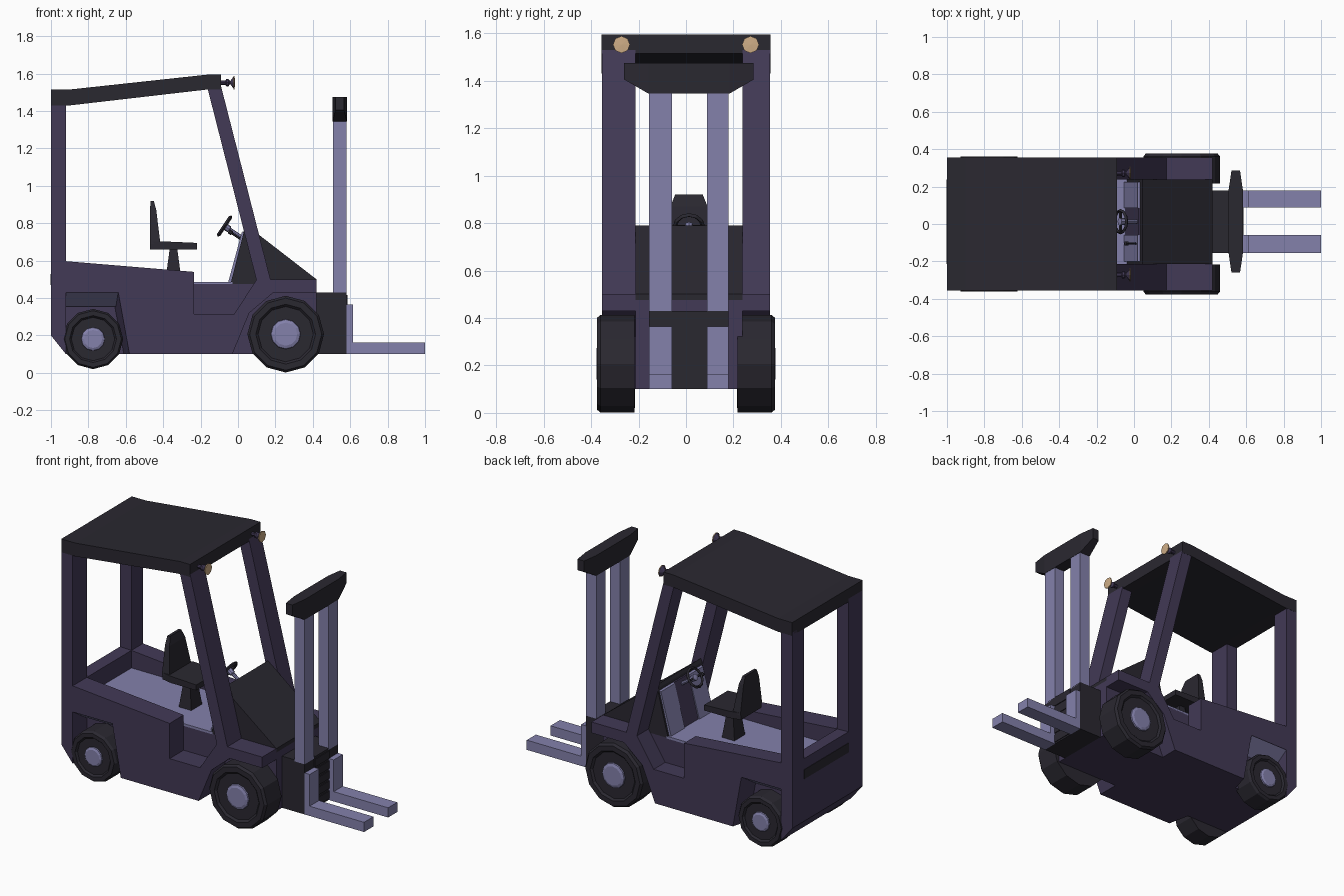
import bpy, bmesh, math
from mathutils import Vector

if "Cube" in bpy.data.objects:
    bpy.data.objects.remove(bpy.data.objects["Cube"])


def material(name, rgb):
    m = bpy.data.materials.new(name)
    m.diffuse_color = (*rgb, 1)
    m.use_nodes = True
    m.node_tree.nodes["Principled BSDF"].inputs["Base Color"].default_value = m.diffuse_color
    return m


BODY = material("body_purple", (0.054, 0.041, 0.092))
LIGHT = material("light_purple", (0.23, 0.22, 0.41))
DARK = material("dark", (0.023, 0.021, 0.03))
LAMP = material("lamp_tan", (0.62, 0.42, 0.24))
CY = 0.0125                                   # centre line of cab and mast
SIDES = [(-0.355, -0.213), (0.355, 0.238)]    # outer and inner y of each flank
ARMS = [(-0.155, -0.06), (0.088, 0.18)]       # y range of each mast column and fork


def finish(name, bm, mat):
    bmesh.ops.remove_doubles(bm, verts=bm.verts, dist=1e-5)
    bmesh.ops.recalc_face_normals(bm, faces=bm.faces)
    me = bpy.data.meshes.new(name)
    bm.to_mesh(me)
    bm.free()
    me.materials.append(mat)
    ob = bpy.data.objects.new(name, me)
    bpy.context.collection.objects.link(ob)
    return ob


def prism(name, profile, y0, y1, mat):
    """Extrude an (x, z) profile along y."""
    bm = bmesh.new()
    f = bm.faces.new([bm.verts.new((x, y0, z)) for x, z in profile])
    r = bmesh.ops.extrude_face_region(bm, geom=[f])
    verts = [v for v in r["geom"] if isinstance(v, bmesh.types.BMVert)]
    bmesh.ops.translate(bm, verts=verts, vec=(0, y1 - y0, 0))
    return finish(name, bm, mat)


def box(name, x, y, z, mat):
    return prism(name, [(x[0], z[0]), (x[1], z[0]), (x[1], z[1]), (x[0], z[1])], y[0], y[1], mat)


def hull(name, pts, mat):
    bm = bmesh.new()
    for p in pts:
        bm.verts.new(p)
    r = bmesh.ops.convex_hull(bm, input=bm.verts)
    bmesh.ops.dissolve_limit(bm, angle_limit=0.01, verts=bm.verts, edges=bm.edges)
    return finish(name, bm, mat)


def lathe(name, pts, origin, axis, sides, mat):
    """Revolve (radius, distance) points about an axis."""
    q = Vector((0, 0, 1)).rotation_difference(Vector(axis).normalized())
    bm = bmesh.new()
    rings = []
    for r, t in pts:
        ring = []
        for i in range(sides):
            a = 2 * math.pi * i / sides
            ring.append(bm.verts.new(Vector(origin) + q @ Vector((r * math.cos(a), r * math.sin(a), t))))
        rings.append(ring)
    for a, b in zip(rings, rings[1:]):
        for i in range(sides):
            j = (i + 1) % sides
            bm.faces.new((a[i], a[j], b[j], b[i]))
    return finish(name, bm, mat)


# Chassis core, floor and rear wall
inner = (SIDES[0][1], SIDES[1][1])
prism("chassis", [(-1, 0.2), (-0.92, 0.1), (0.42, 0.1), (0.42, 0.475), (-0.92, 0.475),
                  (-0.92, 0.597), (-1, 0.6)], *inner, BODY)
box("cab_floor", (-0.92, -0.03), inner, (0.47, 0.485), LIGHT)
box("rear_grille", (-1.003, -0.98), inner, (0.47, 0.53), DARK)

# Flanks with step notch, wheel arches, fender and posts
flank = [(-1, 0.2), (-1, 0.6), (-0.92, 0.597), (-0.235, 0.54), (-0.235, 0.315), (-0.02, 0.315),
         (0.1, 0.5), (0.42, 0.5), (0.42, 0.43), (0.19, 0.43), (0.06, 0.32), (-0.03, 0.1),
         (-0.58, 0.1), (-0.64, 0.43), (-0.92, 0.43), (-0.92, 0.1)]
for tag, (yo, yi) in zip(("near", "far"), SIDES):
    s = 1 if yo > 0 else -1
    prism(tag + "_flank", flank, yo, yi, BODY)
    box(tag + "_rear_post", (-1, -0.92), (yo, yi), (0.59, 1.45), BODY)
    prism(tag + "_front_post", [(0.1, 0.49), (0.176, 0.49), (-0.09, 1.53), (-0.165, 1.53)], yo, yi, BODY)
    hull(tag + "_arch_top", [(x, y, z) for x in (-0.92, -0.63) for y, z in
                             ((yo, 0.432), (s * 0.24, 0.432), (s * 0.24, 0.355))], LIGHT)
    hull(tag + "_arch_side", [(-0.64, yo, 0.43), (-0.58, yo, 0.1), (-0.64, yi, 0.43), (-0.58, yi, 0.1),
                              (-0.66, yi, 0.36), (-0.61, yi, 0.1)], BODY)

    # Wheels: chamfered tyre and raised hub
    for end, x, z, r, a, b in (("front", 0.255, 0.207, 0.205, 0.217, 0.376),
                               ("rear", -0.775, 0.181, 0.161, 0.215, 0.36)):
        lathe(f"{tag}_{end}_tyre", [(0, a), (r, a), (r, b - 0.015), (r * 0.94, b), (r * 0.78, b),
                                    (r * 0.72, b - 0.012), (0, b - 0.012)],
              (x, 0, z), (0, s, 0), 12, DARK)
        lathe(f"{tag}_{end}_hub", [(r * 0.4, b - 0.02), (r * 0.38, b - 0.004), (r * 0.3, b + 0.002), (0, b + 0.002)],
              (x, 0, z), (0, s, 0), 12, LIGHT)

    # Roof lamps
    ly = s * 0.272
    lathe(tag + "_lamp_mount", [(0, 0), (0.012, 0), (0.012, 0.025), (0.02, 0.03), (0.02, 0.04), (0.008, 0.05),
                                (0.034, 0.07)], (-0.092, ly, 1.552), (1, 0, 0), 8, BODY)
    lathe(tag + "_lamp_lens", [(0.036, 0), (0.036, 0.006), (0, 0.008)],
          (-0.024, ly, 1.552), (1, 0, 0), 8, LAMP)

# Roof
prism("roof", [(-1, 1.43), (-1, 1.515), (-0.9, 1.515), (-0.16, 1.595), (-0.09, 1.595),
               (-0.09, 1.515), (-0.165, 1.515), (-0.9, 1.43)], -0.356, 0.356, DARK)

# Hood and dashboard
prism("hood", [(-0.04, 0.475), (0.035, 0.77), (0.045, 0.79), (0.42, 0.5), (0.42, 0.475)], *inner, DARK)
for y in ((-0.2, -0.06), (0.085, 0.225)):
    prism("dash_panel", [(-0.055, 0.475), (-0.035, 0.475), (0.04, 0.76), (0.02, 0.75)], *y, LIGHT)
prism("dash_centre", [(-0.048, 0.475), (-0.035, 0.475), (0.04, 0.76), (0.025, 0.755)], -0.06, 0.085, BODY)

# Steering wheel, column and lever
hub, axis = Vector((-0.072, CY, 0.785)), Vector((-0.83, 0, 0.56))
lathe("steering_wheel", [(0.068, 0), (0.058, 0.01), (0.05, 0), (0.058, -0.01), (0.068, 0)], hub, axis, 12, DARK)
lathe("steering_column", [(0, 0.008), (0.02, 0.006), (0.018, -0.03), (0.011, -0.035), (0.011, -0.13)],
      hub, axis, 8, LIGHT)
lathe("steering_spoke", [(0, -0.055), (0.007, -0.055), (0.007, 0.055), (0, 0.055)], hub, (0, 1, 0), 4, DARK)
lathe("control_lever", [(0, -0.07), (0.006, -0.07), (0.006, 0), (0.012, 0.005), (0.012, 0.02), (0, 0.025)],
      (-0.03, -0.105, 0.745), axis, 6, DARK)

# Seat: pedestal, cushion and tapered backrest
hull("seat_pedestal", [(x, CY + y, z) for z, x0, x1, w in ((0.48, -0.39, -0.3, 0.055), (0.665, -0.365, -0.325, 0.035))
                       for x in (x0, x1) for y in (-w, w)], DARK)
hull("seat_cushion", [(x, CY + y, z) for x, w in ((-0.47, 0.105), (-0.4, 0.12), (-0.22, 0.12))
                      for y in (-w, w) for z in (0.66, 0.703 if x < -0.3 else 0.695)], DARK)
hull("seat_backrest", [(x, CY + y, z) for z, x0, x1, w in ((0.69, -0.47, -0.415, 0.11), (0.87, -0.47, -0.437, 0.078),
                                                           (0.92, -0.468, -0.45, 0.058))
                       for x in (x0, x1) for y in (-w, w)], DARK)

# Mast base with rungs, columns and forks
box("mast_base", (0.42, 0.58), (-0.155, 0.18), (0.1, 0.43), DARK)
for i in range(5):
    z = 0.11 + i * 0.064
    box("mast_rung", (0.57, 0.585), (-0.06, 0.088), (z, z + 0.05), DARK)
for y in ARMS:
    box("mast_column", (0.508, 0.58), y, (0.42, 1.36), LIGHT)
    prism("fork", [(0.58, 0.1), (1, 0.1), (1, 0.162), (0.615, 0.162), (0.615, 0.365), (0.58, 0.365)], *y, LIGHT)

# Mast crossbar, tapered at its ends
hull("mast_crossbar", [(0.544 + dx * k, CY + s * w, z)
                       for w, z, k in ((0.273, 1.475, 0.6), (0.273, 1.405, 0.6), (0.17, 1.345, 1), (0.17, 1.475, 1))
                       for s in (-1, 1) for dx in (-0.038, 0.038)], DARK)
